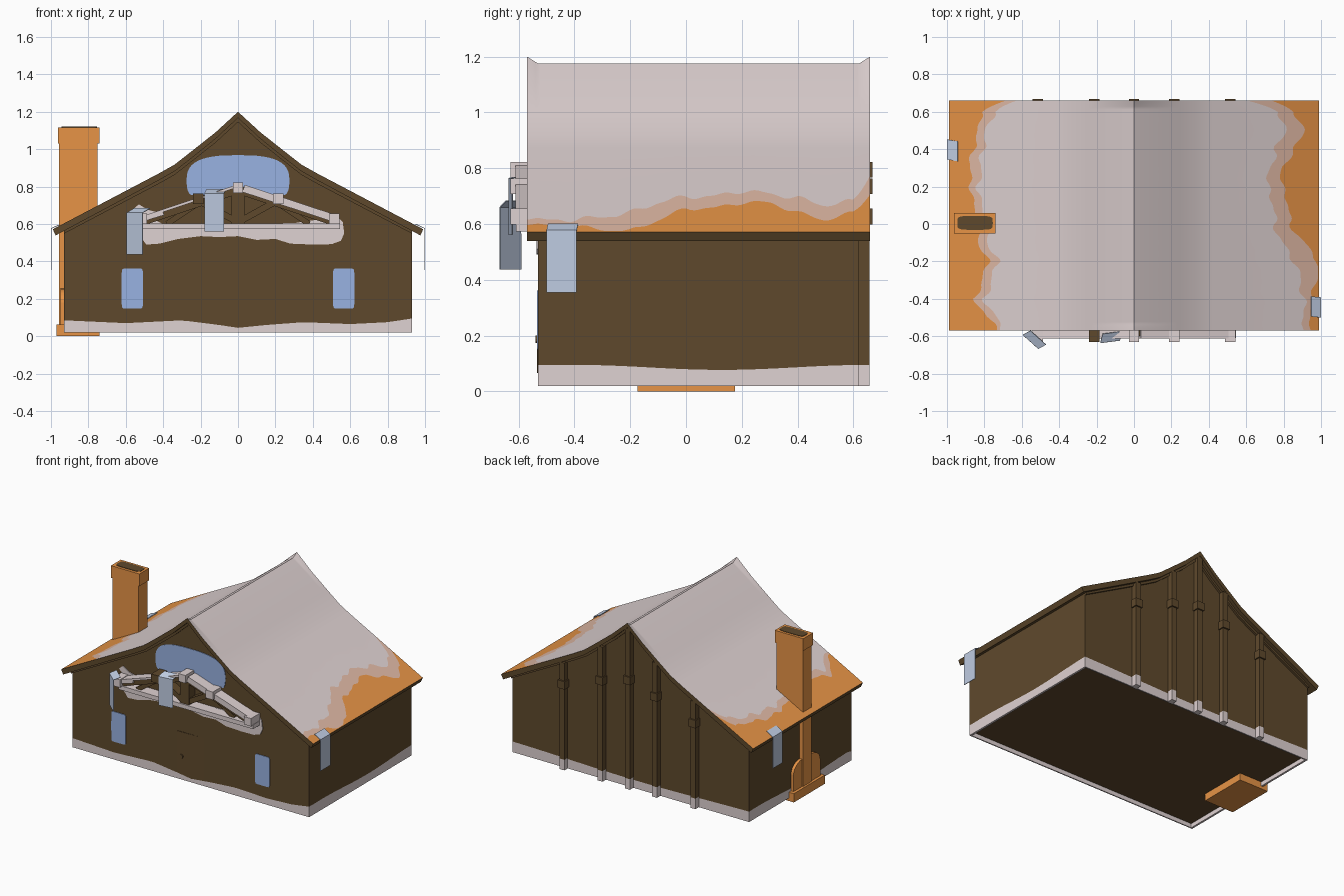
import bpy, bmesh, math
from mathutils import Vector

if "Cube" in bpy.data.objects:
    bpy.data.objects.remove(bpy.data.objects["Cube"])


def material(name, rgb):
    lin = [((c / 255 + 0.055) / 1.055) ** 2.4 for c in rgb]
    m = bpy.data.materials.new(name)
    m.diffuse_color = (*lin, 1)
    m.use_nodes = True
    m.node_tree.nodes["Principled BSDF"].inputs["Base Color"].default_value = m.diffuse_color
    return m


BROWN = material("dark_wood", (95, 73, 44))
ORANGE = material("orange_clay", (231, 148, 70))
SNOW = material("pale_snow", (223, 210, 210))
MELT = material("melting_snow", (224, 185, 165))
BLUE = material("window_blue", (152, 178, 226))
PALE = material("pale_blue", (191, 204, 226))


def mesh(name, verts, faces, mats, idx=None):
    me = bpy.data.meshes.new(name)
    me.from_pydata(verts, [], faces)
    for m in mats:
        me.materials.append(m)
    if idx:
        me.polygons.foreach_set("material_index", idx)
    bm = bmesh.new()
    bm.from_mesh(me)
    bmesh.ops.recalc_face_normals(bm, faces=bm.faces)
    bm.to_mesh(me)
    bm.free()
    ob = bpy.data.objects.new(name, me)
    bpy.context.collection.objects.link(ob)
    return ob


def prism(name, pts, d0, d1, mat, axis="y"):
    """Extrude a 2D outline along an axis."""
    place = {"x": lambda a, b, d: (d, a, b), "y": lambda a, b, d: (a, d, b),
             "z": lambda a, b, d: (a, b, d)}[axis]
    n = len(pts)
    verts = [place(a, b, d) for d in (d0, d1) for a, b in pts]
    faces = [tuple(range(n)), tuple(range(n, 2 * n))]
    faces += [(i, (i + 1) % n, (i + 1) % n + n, i + n) for i in range(n)]
    return mesh(name, verts, faces, [mat])


def box(name, lo, hi, mat):
    pts = [(lo[0], lo[1]), (hi[0], lo[1]), (hi[0], hi[1]), (lo[0], hi[1])]
    return prism(name, pts, lo[2], hi[2], mat, "z")


def beam(name, a, b, w, y0, y1, mat):
    a, b = Vector(a), Vector(b)
    d = (b - a).normalized() * w / 2
    n = Vector((-d.y, d.x))
    return prism(name, [a - n, b - n, b + n, a + n], y0, y1, mat)


def rounded(cx, cy, a, b, power, n=32):
    out = []
    for i in range(n):
        t = 2 * math.pi * i / n
        c, s = math.cos(t), math.sin(t)
        out.append((cx + a * math.copysign(abs(c) ** (2 / power), c),
                    cy + b * math.copysign(abs(s) ** (2 / power), s)))
    return out


def interp(x, xs, vs):
    for i in range(len(xs) - 1):
        if x <= xs[i + 1]:
            t = (x - xs[i]) / (xs[i + 1] - xs[i])
            return vs[i] + t * (vs[i + 1] - vs[i])
    return vs[-1]


PX, PZ = [0, .12, .24, .34, .42, .99], [1.2, 1.09, .995, .917, .872, .572]


def roof_z(x):
    return interp(abs(x), PX, PZ)


# Roof: ridge-to-eave columns, cut along the melting snow line on each side
YS = [-.57, -.5, -.4, -.3, -.2, -.1, 0, .1, .2, .3, .4, .5, .6, .66]
SNOW_EDGE = {-1: [.70, .74, .80, .76, .73, .78, .79, .82, .83, .82, .81, .79, .75, .62],
             1: [.89, .915, .905, .89, .86, .79, .75, .75, .71, .73, .76, .81, .78, .60]}
MELT_EDGE = {-1: [.70, .79, .85, .81, .78, .83, .83, .86, .87, .88, .86, .83, .82, .68],
             1: [.93, .95, .945, .98, .985, .91, .83, .83, .79, .79, .86, .91, .86, .73]}
cols = sorted({-.57, -.53, .62, .66} | {round(-.57 + 1.23 * i / 80, 4) for i in range(81)})
verts, faces, idx = [], [], []
for y in cols:
    wob = .014 * math.sin(y * 41) + .006 * math.sin(y * 73)
    half = {}
    for s in (-1, 1):
        e1 = interp(y, YS, SNOW_EDGE[s]) + wob
        e2 = max(e1 + .015, interp(y, YS, MELT_EDGE[s]) + wob * .8)
        half[s] = PX[:-1] + [e1, min(e2, .985), .99]
    xs = [-x for x in reversed(half[-1])] + half[1][1:]
    dip = .025 * min(1, (y + .57) / .04, (.66 - y) / .04)
    top = [(x, y, roof_z(x) - dip * max(0, 1 - abs(x) / .12)) for x in xs]
    low = [(x * .985, y, roof_z(x) - .033) for x in xs]
    verts += top + low[::-1]
N = len(xs)
L = 2 * N
for c in range(len(cols) - 1):
    for i in range(L):
        j = (i + 1) % L
        faces.append((c * L + i, c * L + j, c * L + L + j, c * L + L + i))
        k = min(i, N - 2 - i)
        idx.append(0 if i >= N - 1 else 1 if k == 0 else 2 if k == 1 else 3)
for base in (0, (len(cols) - 1) * L):
    for i in range(N - 1):
        faces.append((base + i, base + i + 1, base + L - 2 - i, base + L - 1 - i))
        idx.append(0)
roof = mesh("roof", verts, faces, [BROWN, ORANGE, MELT, SNOW], idx)
bpy.context.view_layer.objects.active = roof
roof.select_set(True)
bpy.ops.object.shade_smooth_by_angle(angle=math.radians(20))

# Gable boards tucked under the roof ends
gx = [-x for x in reversed(PX[1:-1] + [.93])] + PX[:-1] + [.93]
for name, y0, y1 in (("front_gable_board", -.545, -.528), ("back_gable_board", .615, .635)):
    prism(name, [(x, roof_z(x) - .031) for x in gx]
          + [(x, roof_z(x) - .055) for x in reversed(gx)], y0, y1, BROWN)

# Walls: one ring of columns around the house with a wavy snow foot
X, Y0, Y1 = .93, -.53, .62
ring = [(-X + 2 * X * i / 40, Y0) for i in range(40)]
ring += [(X, Y0 + (Y1 - Y0) * i / 24) for i in range(24)]
ring += [(X - 2 * X * i / 40, Y1) for i in range(40)]
ring += [(-X, Y1 - (Y1 - Y0) * i / 24) for i in range(24)]


def snow_z(x, y):
    if y == Y0:
        return interp(x, [-.93, -.6, -.3, -.1, 0, .15, .35, .6, .8, .93],
                      [.085, .07, .085, .06, .045, .06, .075, .065, .075, .095])
    return .086 - .009 * math.sin(6 * y + .8 + 3 * (x - .93))


verts = [(x * .985, y * .985, .05) for x, y in ring]
verts += [(x * .985, y * .985, .02) for x, y in ring]
verts += [(x, y, .02) for x, y in ring]
verts += [(x, y, snow_z(x, y)) for x, y in ring]
verts += [(x, y, roof_z(x) - .03) for x, y in ring]
n = len(ring)
faces, idx = [tuple(range(n))], [0]
for r in range(4):
    for i in range(n):
        j = (i + 1) % n
        faces.append((r * n + i, r * n + j, r * n + n + j, r * n + n + i))
        idx.append(0 if r == 3 else 1)
mesh("walls", verts, faces, [BROWN, SNOW], idx)

# Windows, door and knob on the front
for name, cx in (("left_window", -.565), ("right_window", .565)):
    prism(name, rounded(cx, .255, .057, .107, 12), -.534, -.529, BLUE)
prism("gable_window", [(x, max(z, .755)) for x, z in rounded(0, .83, .275, .138, 2.8, 48)],
      -.534, -.529, BLUE)
prism("door", [(-.105, -.534), (.1, -.5302), (.1, -.525), (-.105, -.525)], .065, .36, BROWN, "z")
prism("door_knob", rounded(-.07, .187, .014, .014, 2, 12), -.54, -.53, BROWN)

# Snow stuck to the wall behind the truss
prism("wall_snow", [(-.55, .60), (-.52, .53), (-.49, .49), (-.42, .495), (-.32, .52), (-.2, .535),
                    (-.1, .53), (0, .535), (.1, .515), (.2, .52), (.28, .495), (.4, .49),
                    (.5, .492), (.55, .51), (.568, .55), (.56, .61), (.53, .64), (.47, .63),
                    (.3, .605), (0, .60), (-.4, .60), (-.46, .63), (-.42, .66), (-.48, .675),
                    (-.53, .705), (-.56, .68), (-.52, .64)], -.536, -.529, SNOW)

# Front truss
beam("truss_chord", (-.51, .588), (.545, .588), .03, -.61, -.53, SNOW)
beam("truss_king_post", (0, .60), (0, .79), .07, -.60, -.53, BROWN)
for s in (-1, 1):
    side = "left" if s < 0 else "right"
    beam(side + "_truss_strut", (s * .02, .62), (s * .21, .725), .035, -.595, -.53, BROWN)
    beam(side + "_rafter", (0, .785), (s * .51, .615), .045, -.60, -.53, BROWN)
    beam(side + "_brace", (s * .2, .72), (s * .38, .60), .03, -.59, -.53, BROWN)
beam("right_rafter_snow", (.03, .79), (.51, .632), .04, -.612, -.535, SNOW)
beam("left_rafter_snow", (0, .805), (-.51, .635), .014, -.612, -.535, SNOW)
beam("left_end_snow", (-.40, .662), (-.52, .625), .03, -.61, -.54, SNOW)

# Purlin ends at the front, posts with collars at the back
for i, (x, z) in enumerate([(-.515, .627), (-.213, .735), (0, .795), (.215, .735), (.515, .627)]):
    box(f"purlin_end_{i}", (x - .028, -.63, z - .028), (x + .028, -.52, z + .028),
        BROWN if i == 1 else SNOW)
    top = roof_z(x) - .04
    box(f"back_post_{i}", (x - .02, .61, .095), (x + .02, .658, top), BROWN)
    box(f"back_post_snow_{i}", (x - .02, .61, .02), (x + .02, .658, .095), SNOW)
    box(f"back_collar_{i}", (x - .028, .61, z - .028), (x + .028, .668, z + .028), BROWN)

# Chimney on the left wall
box("chimney_stack", (-.956, -.043, .05), (-.75, .053, 1.04), ORANGE)
box("chimney_cap", (-.963, -.05, 1.03), (-.74, .06, 1.117), ORANGE)
prism("chimney_opening", rounded(-.85, .006, .095, .037, 5), 1.112, 1.12, BROWN, "z")
box("hearth_base", (-.97, -.173, 0), (-.74, .175, .062), ORANGE)
arc = [(.05 + .1 * math.cos(t * math.pi / 12), .18 + .075 * math.sin(t * math.pi / 12))
       for t in range(7)]
prism("hearth_shoulder", [(-.15, .06), (.15, .06)] + arc + [(-y, z) for y, z in reversed(arc)],
      -.95, -.75, ORANGE, "x")


# Folded pale blue sheets hanging over edges
def sheet(name, p, q, inward, low, fold):
    dx, dy = inward
    v = [(*p, low), (*q, low), (*q, fold), (*p, fold),
         (p[0] + dx, p[1] + dy, fold + .023), (q[0] + dx, q[1] + dy, fold + .023)]
    ob = mesh(name, v, [(0, 1, 2, 3), (3, 2, 5, 4)], [PALE])
    mod = ob.modifiers.new("thickness", "SOLIDIFY")
    mod.thickness, mod.offset = .004, 0


sheet("right_eave_sheet", (.998, -.5), (.998, -.392), (-.05, .005), .355, .577)
sheet("left_eave_sheet", (-.998, .452), (-.998, .345), (.055, -.01), .355, .577)
sheet("front_left_sheet", (-.594, -.592), (-.51, -.667), (.04, .022), .437, .66)
sheet("front_middle_sheet", (-.18, -.635), (-.075, -.622), (.012, .048), .56, .763)
